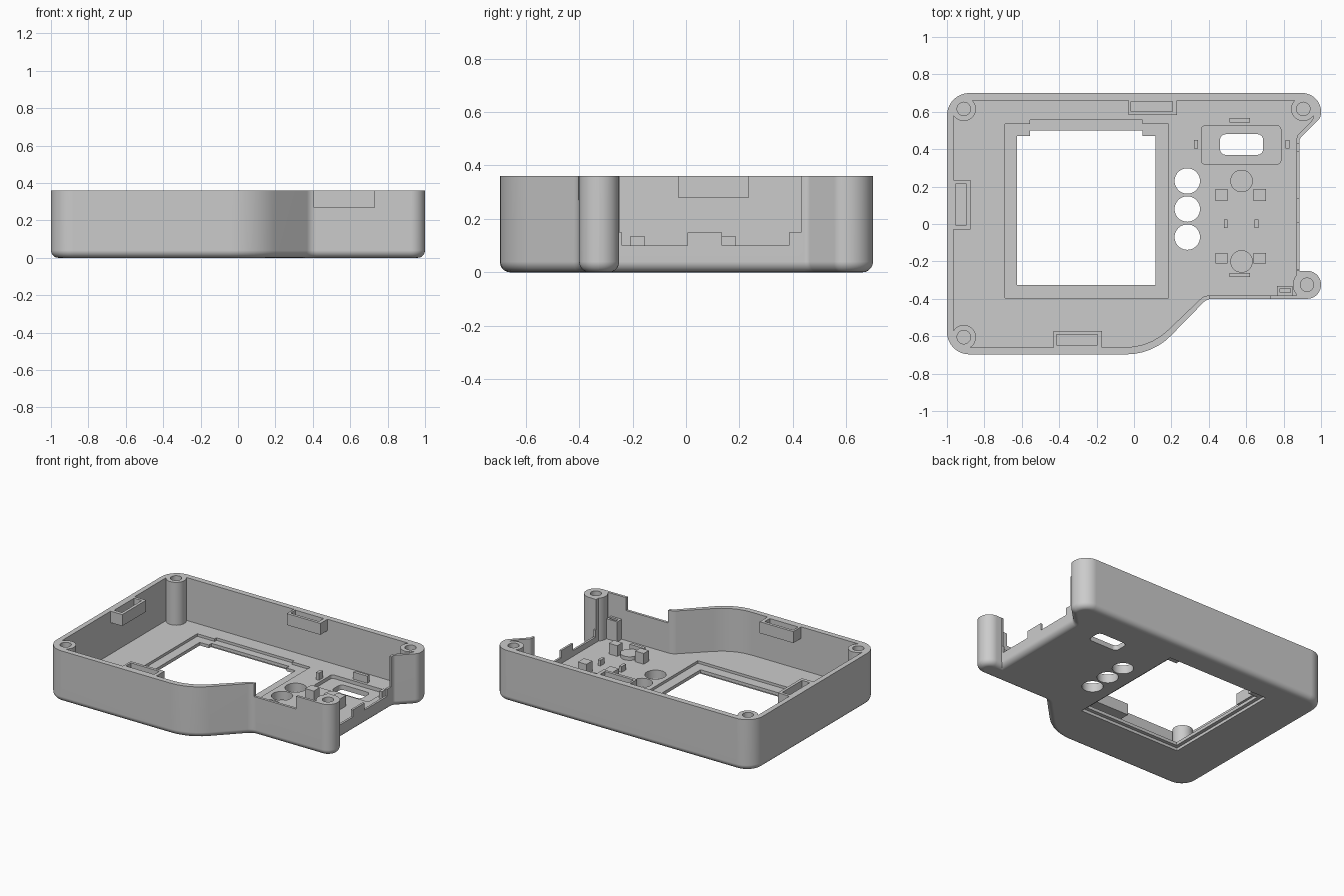
import bpy, bmesh
from math import pi, sin, cos, tan, atan2, radians
from mathutils import Vector

if "Cube" in bpy.data.objects:
    bpy.data.objects.remove(bpy.data.objects["Cube"], do_unlink=True)

HEIGHT, FLOOR, EDGE = 0.36, 0.06, 0.04


def rounded(corners):
    """Outline from (x, y, radius) corners, counter-clockwise."""
    pts = []
    for i, (x, y, r) in enumerate(corners):
        p = Vector((x, y))
        if r == 0:
            pts.append(p)
            continue
        a = (Vector(corners[i - 1][:2]) - p).normalized()
        b = (Vector(corners[(i + 1) % len(corners)][:2]) - p).normalized()
        half = a.angle(b) / 2
        centre = p + (a + b).normalized() * (r / sin(half))
        start = p + a * (r / tan(half)) - centre
        end = p + b * (r / tan(half)) - centre
        first = atan2(start.y, start.x)
        sweep = (atan2(end.y, end.x) - first + pi) % (2 * pi) - pi
        steps = max(3, round(abs(sweep) / radians(8)))
        for k in range(steps + 1):
            t = first + sweep * k / steps
            pts.append(centre + Vector((cos(t), sin(t))) * r)
    return pts


def inset(pts, d):
    out = []
    for i, p in enumerate(pts):
        e1 = (p - pts[i - 1]).normalized()
        e2 = (pts[(i + 1) % len(pts)] - p).normalized()
        n1, n2 = Vector((e1.y, -e1.x)), Vector((e2.y, -e2.x))
        out.append(p - (n1 + n2) * (d / (1 + n1.dot(n2))))
    return out


def loft(bm, rings):
    """Closed solid through (outline, z) rings."""
    loops = [[bm.verts.new((p[0], p[1], z)) for p in pts] for pts, z in rings]
    n = len(loops[0])
    for low, high in zip(loops, loops[1:]):
        for i in range(n):
            j = (i + 1) % n
            bm.faces.new((low[i], low[j], high[j], high[i]))
    bm.faces.new(loops[0][::-1])
    bm.faces.new(loops[-1])


def box(bm, x0, x1, y0, y1, z0, z1, r=0):
    pts = rounded([(x0, y0, r), (x1, y0, r), (x1, y1, r), (x0, y1, r)])
    loft(bm, [(pts, z0), (pts, z1)])


def disc(bm, x, y, r, z0, z1, n=40):
    pts = [(x + r * cos(2 * pi * k / n), y + r * sin(2 * pi * k / n)) for k in range(n)]
    loft(bm, [(pts, z0), (pts, z1)])


def make(name, bm):
    mesh = bpy.data.meshes.new(name)
    bm.to_mesh(mesh)
    bm.free()
    ob = bpy.data.objects.new(name, mesh)
    bpy.context.collection.objects.link(ob)
    return ob


def subtract(target, cutter):
    cutter.hide_render = True
    mod = target.modifiers.new("cut", 'BOOLEAN')
    mod.operation, mod.solver = 'DIFFERENCE', 'EXACT'
    mod.object = cutter
    bpy.context.view_layer.objects.active = target
    bpy.ops.object.modifier_apply(modifier=mod.name)
    bpy.data.objects.remove(cutter, do_unlink=True)


# Solid body with a rounded bottom edge
outline = rounded([(-1, -0.697, 0.12), (0.1, -0.697, 0.33), (0.39, -0.4, 0.07),
                   (1, -0.4, 0.0745), (1, -0.25, 0.0745), (0.885, -0.25, 0),
                   (0.885, 0.455, 0.03), (1, 0.57, 0.06), (1, 0.7, 0.1), (-1, 0.7, 0.12)])
bm = bmesh.new()
rings = []
for k in range(6):
    a = k / 5 * pi / 2
    rings.append((inset(outline, EDGE * (1 - sin(a))), EDGE * (1 - cos(a))))
loft(bm, rings + [(outline, HEIGHT)])
case = make("case_shell", bm)

# Cavity volume
inner = rounded([(-0.965, -0.659, 0.085), (0.086, -0.659, 0.33), (0.375, -0.382, 0.07),
                 (0.87, -0.382, 0), (0.87, 0.47, 0.03), (0.96, 0.56, 0.06),
                 (0.96, 0.66, 0.06), (-0.965, 0.66, 0.085)])
bm = bmesh.new()
loft(bm, [(inner, FLOOR), (inner, 0.5)])
cavity = make("cavity", bm)

# Parts that stay standing inside the cavity
bosses = [(-0.91, 0.615, 0.065), (-0.91, -0.605, 0.065),
          (0.905, 0.615, 0.065), (0.925, -0.325, 0.076)]
brackets = [(-1.0, -0.875, -0.03, 0.235), (-0.43, -0.17, -0.7, -0.572), (-0.03, 0.23, 0.582, 0.7)]
bm = bmesh.new()
for x, y, r in bosses:
    disc(bm, x, y, r, 0, 0.6)
for b in brackets:
    box(bm, *b, 0.28, 0.6)
for x in (0.468, 0.672):                      # button board supports
    for y, h in ((0.155, 0.033), (-0.182, 0.028)):
        box(bm, x - 0.033, x + 0.033, y - h, y + h, 0, 0.135)
for x in (0.49, 0.655):
    box(bm, x - 0.01, x + 0.01, -0.022, 0.025, 0, 0.1)
for x in (0.332, 0.82):                       # screen clips
    box(bm, x - 0.011, x + 0.011, 0.405, 0.45, 0, 0.11)
for y in (0.555, -0.272):
    box(bm, 0.51, 0.62, y - 0.011, y + 0.011, 0, 0.11)
for y in (0.23, -0.2):                        # button discs
    disc(bm, 0.575, y, 0.06, 0, 0.085)
box(bm, 0.765, 0.848, -0.4, -0.332, 0, 0.2)   # cable post
subtract(cavity, make("kept_parts", bm))
subtract(case, cavity)

# Through openings and slots
bm = bmesh.new()
box(bm, -0.625, 0.115, -0.325, 0.47, -0.1, 0.2)           # display window
for y in (0.23, 0.08, -0.07):
    disc(bm, 0.285, y, 0.068, -0.1, 0.2)
box(bm, 0.46, 0.69, 0.37, 0.48, -0.1, 0.2, 0.03)          # small screen window
for x, y, r in bosses:                                    # screw holes
    disc(bm, x, y, 0.036, 0.08, 0.5, 28)
box(bm, -0.955, -0.895, -0.005, 0.215, 0.3, 0.5)          # bracket slots
box(bm, -0.415, -0.195, -0.648, -0.592, 0.3, 0.5)
box(bm, -0.015, 0.205, 0.602, 0.655, 0.3, 0.5)
box(bm, 0.78, 0.836, -0.366, -0.346, 0.12, 0.26)          # post slot
box(bm, 0.405, 0.73, -0.45, -0.36, 0.27, 0.5)             # front notch
box(bm, 0.84, 1.1, -0.249, 0.43, 0.15, 0.5)               # open right side
subtract(case, make("openings", bm))

# Ledges and lowered side wall
bm = bmesh.new()
box(bm, -0.69, 0.185, -0.395, 0.535, 0.042, 0.07)         # display ledge
box(bm, -0.65, 0.14, -0.35, 0.525, -0.1, 0.02)            # outer window step
box(bm, 0.36, 0.785, 0.32, 0.525, 0.035, 0.08, 0.02)      # small screen pocket
box(bm, 0.84, 1.1, -0.24, 0.005, 0.1, 0.3)
box(bm, 0.84, 1.1, 0.135, 0.385, 0.1, 0.3)
subtract(case, make("ledges", bm))

# Cable relief along the display's back edge
bm = bmesh.new()
box(bm, -0.555, 0.045, 0.44, 0.5, -0.1, 0.2)
box(bm, -0.555, 0.045, 0.52, 0.555, 0.042, 0.07)
subtract(case, make("display_relief", bm))

# Grey plastic
mat = bpy.data.materials.new("grey_plastic")
mat.use_nodes = True
grey = (0.6, 0.6, 0.6, 1)
mat.diffuse_color = grey
bsdf = next(n for n in mat.node_tree.nodes if n.type == 'BSDF_PRINCIPLED')
bsdf.inputs["Base Color"].default_value = grey
case.data.materials.clear()
case.data.materials.append(mat)
for poly in case.data.polygons:
    poly.material_index = 0

# Smooth curves, crisp edges
bpy.ops.object.select_all(action='DESELECT')
case.select_set(True)
bpy.context.view_layer.objects.active = case
bpy.ops.object.shade_smooth_by_angle(angle=radians(30))
normals = case.modifiers.new("flat_walls", 'WEIGHTED_NORMAL')
normals.keep_sharp = True
